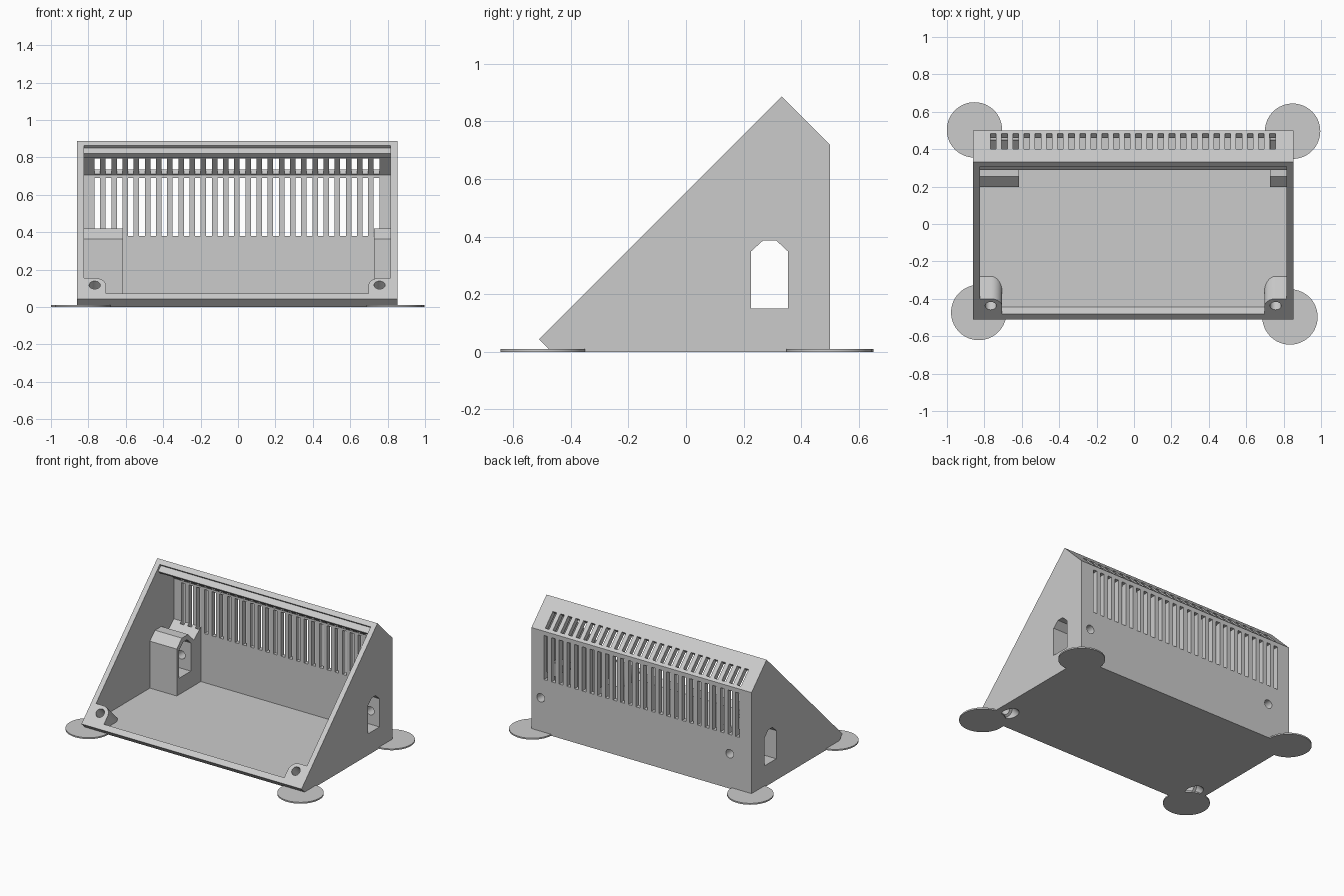
import bpy, bmesh, math
from mathutils import Vector

if "Cube" in bpy.data.objects:
    bpy.data.objects.remove(bpy.data.objects["Cube"])

plastic = bpy.data.materials.new("grey plastic")
plastic.diffuse_color = (0.6, 0.6, 0.6, 1)
plastic.use_nodes = True
plastic.node_tree.nodes["Principled BSDF"].inputs["Base Color"].default_value = plastic.diffuse_color


def finish(name, bm):
    bmesh.ops.recalc_face_normals(bm, faces=bm.faces)
    me = bpy.data.meshes.new(name)
    bm.to_mesh(me)
    bm.free()
    me.materials.append(plastic)
    ob = bpy.data.objects.new(name, me)
    bpy.context.collection.objects.link(ob)
    return ob


def loft(bm, a, b):
    """Closed solid between two matching outlines."""
    va, vb = [bm.verts.new(p) for p in a], [bm.verts.new(p) for p in b]
    n = len(va)
    bm.faces.new(va)
    bm.faces.new(vb[::-1])
    for i in range(n):
        j = (i + 1) % n
        bm.faces.new((va[j], va[i], vb[i], vb[j]))


def side_prism(bm, profile, x0, x1):
    """Extrude a (y, z) profile along x."""
    loft(bm, [(x0, y, z) for y, z in profile], [(x1, y, z) for y, z in profile])


def rod(bm, start, end, r, n=24):
    start, end = Vector(start), Vector(end)
    d = (end - start).normalized()
    u = Vector((1, 0, 0))
    v = d.cross(u)
    ring = [(u * math.cos(t) + v * math.sin(t)) * r
            for t in (2 * math.pi * i / n for i in range(n))]
    loft(bm, [start + p for p in ring], [end + p for p in ring])


def boolean(target, name, bm, op):
    """Apply one boolean and discard its helper."""
    tool = finish(name, bm)
    tool.hide_render = True
    mod = target.modifiers.new(name, 'BOOLEAN')
    mod.object, mod.operation, mod.solver = tool, op, 'EXACT'
    bpy.context.view_layer.update()
    dg = bpy.context.evaluated_depsgraph_get()
    me = bpy.data.meshes.new_from_object(target.evaluated_get(dg))
    target.modifiers.clear()
    target.data = me
    bpy.data.objects.remove(tool)


# Outer wedge-shaped case
X0, X1, WALL = -0.86, 0.852, 0.036
bm = bmesh.new()
side_prism(bm, [(-0.467, 0), (-0.511, 0.044), (0.3325, 0.8875), (0.5, 0.72), (0.5, 0)], X0, X1)
case = finish("case", bm)

# Hollow, open through the sloping front
bm = bmesh.new()
side_prism(bm, [(-0.58, 0.17), (-0.445, 0.035), (0.465, 0.035), (0.465, 0.705), (0.205, 0.965)],
           X0 + WALL, X1 - WALL)
boolean(case, "hollow", bm, 'DIFFERENCE')

# Retaining bar under the top edge
bm = bmesh.new()
side_prism(bm, [(0.32, 0.85), (0.29, 0.82), (0.31, 0.80), (0.355, 0.845), (0.335, 0.865)],
           X0 + 0.01, X1 - 0.01)
boolean(case, "retaining_bar", bm, 'UNION')

# Cable duct blocks on both sides, joined to the back wall
block = [(0.198, 0.02), (0.198, 0.365), (0.255, 0.42), (0.325, 0.42),
         (0.39, 0.355), (0.465, 0.42), (0.48, 0.42), (0.48, 0.02)]
for name, a, b in (("left_duct", X0 + 0.015, -0.615), ("right_duct", 0.727, X1 - 0.015)):
    bm = bmesh.new()
    side_prism(bm, block, a, b)
    boolean(case, name, bm, 'UNION')

# Screw bosses in the front corners, running square to the slope down to the floor
def slope_point(x, z):
    return (x, z - 0.555, z)

for name, wall_x, inner_x in (("left_boss", X0 + 0.015, -0.705), ("right_boss", X1 - 0.015, 0.697)):
    s = 1 if inner_x > wall_x else -1
    outline = [(wall_x, 0.05), (wall_x, 0.155)]
    for i in range(9):
        t = math.pi / 2 * (1 - i / 8)
        outline.append((inner_x + s * 0.06 * (math.cos(t) - 1), 0.113 + 0.042 * math.sin(t)))
    outline.append((inner_x, 0.05))
    top = [slope_point(x, z) for x, z in outline]
    low = [(x, y + z - 0.02, 0.02) for x, y, z in top]
    bm = bmesh.new()
    loft(bm, top, low)
    boolean(case, name, bm, 'UNION')

# Cable opening through both ducts and side walls
duct = [(0.225, 0.15), (0.225, 0.348), (0.268, 0.387), (0.313, 0.387), (0.355, 0.348), (0.355, 0.15)]
for a, b in ((-1, -0.5), (0.6, 1)):
    bm = bmesh.new()
    side_prism(bm, duct, a, b)
    boolean(case, "duct_cut", bm, 'DIFFERENCE')

# Ventilation slots in the back wall and the upper bevel
bm = bmesh.new()
for i in range(26):
    x = -0.752 + i * 0.0597
    side_prism(bm, [(0.45, 0.38), (0.45, 0.69), (0.55, 0.69), (0.55, 0.38)], x - 0.015, x + 0.015)
    side_prism(bm, [(0.43, 0.85), (0.515, 0.765), (0.445, 0.695), (0.36, 0.78)], x - 0.015, x + 0.015)
boolean(case, "vent_cut", bm, 'DIFFERENCE')

# Screw holes: through the back wall into the ducts, and through the front bosses
bm = bmesh.new()
for x in (-0.69, 0.78):
    rod(bm, (x, 0.3, 0.245), (x, 0.55, 0.245), 0.03)
for x in (-0.766, 0.757):
    rod(bm, (x, -0.485, 0.165), (x, -0.25, -0.07), 0.03)
boolean(case, "screw_cut", bm, 'DIFFERENCE')

# Wider screw head recesses underneath
bm = bmesh.new()
for x in (-0.766, 0.757):
    rod(bm, (x, -0.365, 0.045), (x, -0.23, -0.09), 0.05)
boolean(case, "recess_cut", bm, 'DIFFERENCE')

# Round corner pads
pads = {"back_left_pad": (-0.853, 0.503), "back_right_pad": (0.848, 0.496),
        "front_left_pad": (-0.83, -0.473), "front_right_pad": (0.834, -0.497)}
parts = [case]
for name, (x, y) in pads.items():
    bm = bmesh.new()
    rod(bm, (x, y, 0), (x, y, 0.01), 0.148, 64)
    parts.append(finish(name, bm))

# Smooth the round surfaces only
for ob in parts:
    bpy.ops.object.select_all(action='DESELECT')
    ob.select_set(True)
    bpy.context.view_layer.objects.active = ob
    bpy.ops.object.shade_smooth_by_angle(angle=math.radians(25))
